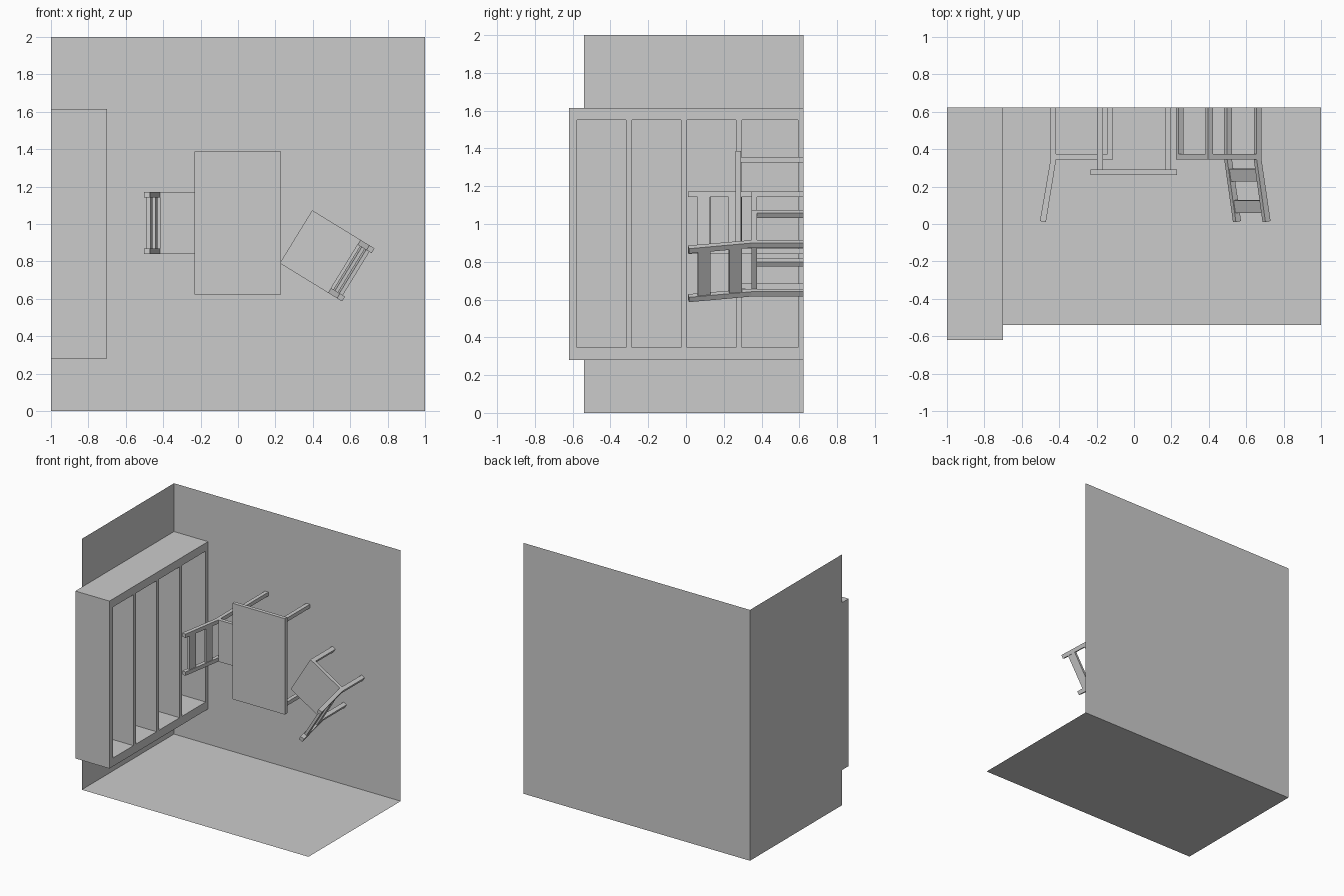
import bpy, bmesh
from math import radians
from mathutils import Matrix, Vector

if "Cube" in bpy.data.objects:
    bpy.data.objects.remove(bpy.data.objects["Cube"])

FLOOR_Y = 0.622   # the room floor is the back plane; furniture stands out toward -y


def make(name, bm, matrix=None):
    if matrix:
        bm.transform(matrix)
    bmesh.ops.recalc_face_normals(bm, faces=bm.faces)
    mesh = bpy.data.meshes.new(name)
    bm.to_mesh(mesh)
    bm.free()
    obj = bpy.data.objects.new(name, mesh)
    bpy.context.collection.objects.link(obj)
    return obj


def box(name, x, y, z, matrix=None):
    bm = bmesh.new()
    bmesh.ops.create_cube(bm, size=1)
    for v in bm.verts:
        v.co = Vector([(a + b) / 2 + c * (b - a) for (a, b), c in zip((x, y, z), v.co)])
    return make(name, bm, matrix)


def prism(name, profile, z, matrix=None):
    """Extrude an (x, y) profile between two z values."""
    bm = bmesh.new()
    face = bm.faces.new([bm.verts.new((px, py, z[0])) for px, py in profile])
    ext = bmesh.ops.extrude_face_region(bm, geom=[face])["geom"]
    bmesh.ops.translate(bm, vec=(0, 0, z[1] - z[0]),
                        verts=[v for v in ext if isinstance(v, bmesh.types.BMVert)])
    return make(name, bm, matrix)


def sheet(name, corners):
    bm = bmesh.new()
    bm.faces.new([bm.verts.new(c) for c in corners])
    return make(name, bm)


# Room: floor and two walls, single sheets
T = -0.54
sheet("room_floor", [(-1, FLOOR_Y, 0), (1, FLOOR_Y, 0), (1, FLOOR_Y, 2), (-1, FLOOR_Y, 2)])
sheet("side_wall", [(-1, T, 0), (-1, FLOOR_Y, 0), (-1, FLOOR_Y, 2), (-1, T, 2)])
sheet("end_wall", [(-1, T, 0), (1, T, 0), (1, FLOOR_Y, 0), (-1, FLOOR_Y, 0)])

# Bookcase: back panel, two sides, five shelves
X = (-1, -0.70)
XI = (-0.97, -0.70)
box("bookcase_back", (-1, -0.97), (-0.62, FLOOR_Y), (0.28, 1.615))
for i, z in enumerate([(0.28, 0.347), (1.55, 1.615)]):
    box(f"bookcase_side_{i + 1}", XI, (-0.62, FLOOR_Y), z)
for i, y in enumerate([(-0.62, -0.577), (-0.318, -0.285), (-0.027, 0.005),
                       (0.265, 0.296), (0.593, FLOOR_Y)]):
    box(f"bookcase_shelf_{i + 1}", XI, y, (0.347, 1.55))

# Table
box("table_top", (-0.233, 0.231), (0.261, 0.291), (0.622, 1.387))
for i, x in enumerate([(-0.198, -0.167), (0.166, 0.198)]):
    for j, z in enumerate([(0.655, 0.685), (1.325, 1.355)]):
        box(f"table_leg_{i * 2 + j + 1}", x, (0.291, FLOOR_Y), z)


def chair(label, x, z, angle):
    # Local x runs from the seat front to the back rest, z across the seat
    m = Matrix.Translation((x, 0, z)) @ Matrix.Rotation(radians(angle), 4, "Y")
    w, t = 0.166, 0.030
    box(f"{label}_seat", (0, 0.304), (0.346, 0.375), (-w, w), m)
    post = [(0.304, FLOOR_Y), (0.304, 0.346), (0.359, 0.010),
            (0.391, 0.016), (0.334, 0.346), (0.334, FLOOR_Y)]
    for side, zr in (("left", (-w, t - w)), ("right", (w - t, w))):
        box(f"{label}_front_leg_{side}", (0, 0.031), (0.375, FLOOR_Y), zr, m)
        prism(f"{label}_back_post_{side}", post, zr, m)

    # Slats follow the lean of the posts
    def lean(y):
        return 0.304 + (0.346 - y) * 0.055 / 0.336
    for i, (a, b) in enumerate([(0.060, 0.126), (0.226, 0.293)]):
        slat = [(lean(a) + 0.005, a), (lean(a) + 0.026, a + 0.003),
                (lean(b) + 0.026, b + 0.003), (lean(b) + 0.005, b)]
        prism(f"{label}_slat_{i + 1}", slat, (t - w, w - t), m)


chair("left_chair", -0.112, 1.006, 180)
chair("right_chair", 0.31, 0.932, 31.5)
